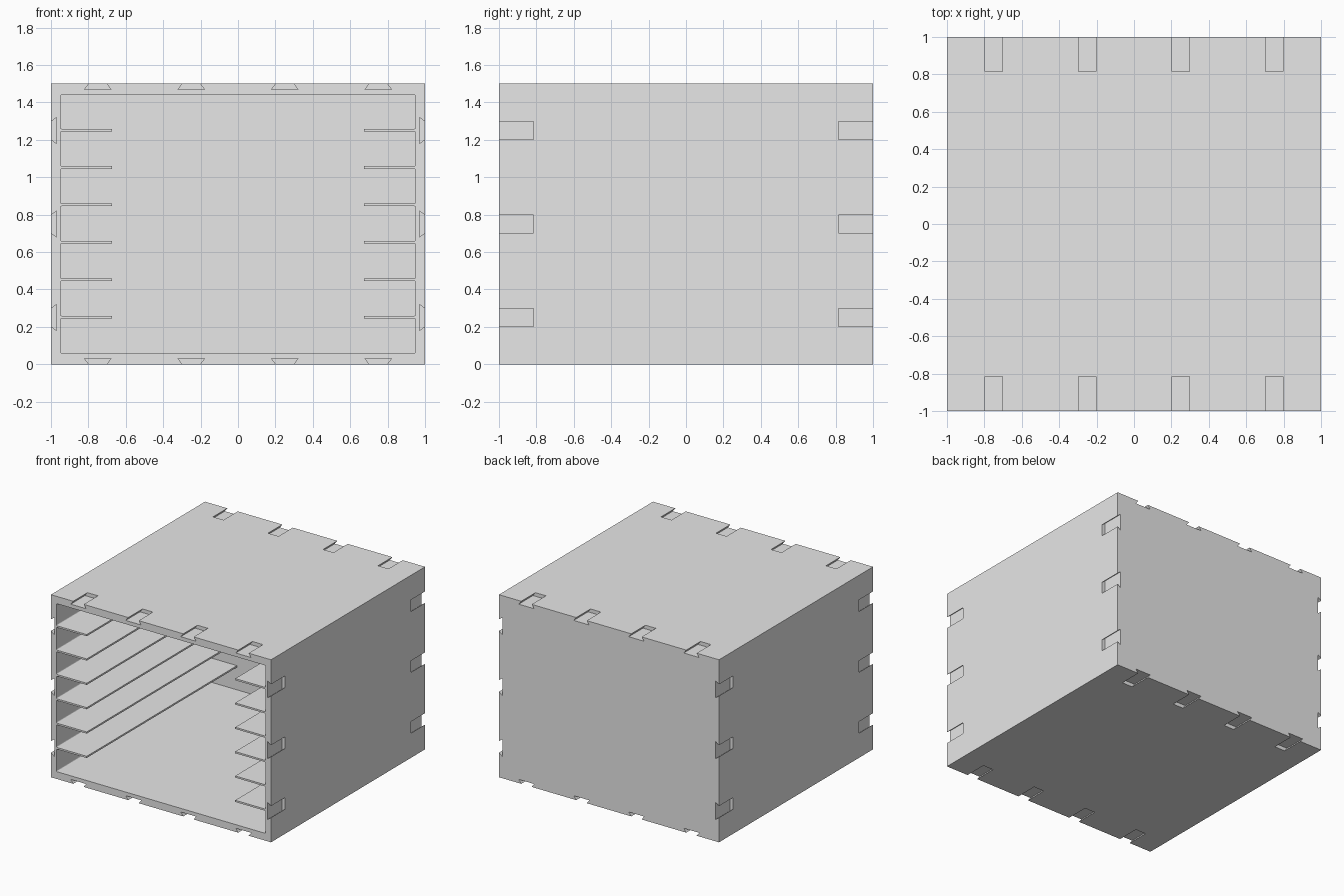
import bpy, bmesh, math
from mathutils import Vector, Matrix

if "Cube" in bpy.data.objects:
    bpy.data.objects.remove(bpy.data.objects["Cube"])

W, H = 1.0, 1.5            # half width / depth, height
WALL, FLOOR = 0.05, 0.06   # side and floor thickness
SHELF_IN, SHELF_T = 0.675, 0.014

grey = bpy.data.materials.new("light grey")
grey.diffuse_color = (0.8, 0.8, 0.8, 1)
grey.use_nodes = True
grey.node_tree.nodes["Principled BSDF"].inputs["Base Color"].default_value = grey.diffuse_color


def prism(name, pts, y0, y1, bevel_x=None):
    """Extrude an (x, z) outline along y; optionally round the outer corners."""
    bm = bmesh.new()
    face = bm.faces.new([bm.verts.new((x, y0, z)) for x, z in pts])
    ext = bmesh.ops.extrude_face_region(bm, geom=[face])
    verts = [v for v in ext["geom"] if isinstance(v, bmesh.types.BMVert)]
    bmesh.ops.translate(bm, vec=(0, y1 - y0, 0), verts=verts)
    if bevel_x:
        edges = [e for e in bm.edges
                 if abs(e.verts[0].co.y - e.verts[1].co.y) > 0.1
                 and abs(abs(e.verts[0].co.x) - bevel_x) < 1e-4]
        bmesh.ops.bevel(bm, geom=edges, offset=0.008, segments=3,
                        profile=0.5, affect='EDGES')
    bmesh.ops.recalc_face_normals(bm, faces=bm.faces[:])
    me = bpy.data.meshes.new(name)
    bm.to_mesh(me)
    bm.free()
    me.materials.append(grey)
    ob = bpy.data.objects.new(name, me)
    bpy.context.collection.objects.link(ob)
    return ob


def cut(target, cutter):
    mod = target.modifiers.new(cutter.name, 'BOOLEAN')
    mod.operation, mod.solver, mod.object = 'DIFFERENCE', 'EXACT', cutter
    cutter.hide_render = True
    cutter.hide_set(True)


# Outer block
cabinet = prism("cabinet_shell", [(-W, 0), (W, 0), (W, H), (-W, H)], -W, W)

# Front cavity, its outline stepping around the side runners
side = W - WALL
right = [(side, FLOOR)]
for i in range(6):
    z = 0.245 + 0.2 * i
    right += [(side, z), (SHELF_IN, z), (SHELF_IN, z + SHELF_T), (side, z + SHELF_T)]
right.append((side, H - FLOOR))
left = [(-x, z) for x, z in reversed(right)]
cut(cabinet, prism("cavity_cutter", right + left, -W - 0.1, W - WALL, side))

# Dovetail slots at the front and back ends of every outer face
D, NARROW, WIDE, LENGTH, OVER = 0.03, 0.0475, 0.07, 0.185, 0.02
flare = (WIDE - NARROW) / D * OVER
slot = [(-NARROW + flare, OVER), (NARROW - flare, OVER), (WIDE, -D), (-WIDE, -D)]
places = []                # (position on face, rotation of slot)
for x in (-0.75, -0.25, 0.25, 0.75):
    places += [((x, H), 0), ((x, 0), math.pi)]
for z in (0.25, 0.75, 1.25):
    places += [((W, z), -math.pi / 2), ((-W, z), math.pi / 2)]

bm = bmesh.new()
for (px, pz), ang in places:
    c, s = math.cos(ang), math.sin(ang)
    pts = [(px + x * c - z * s, pz + x * s + z * c) for x, z in slot]
    for y0, y1 in ((-W - 0.05, -W + LENGTH), (W - LENGTH, W + 0.05)):
        a = [bm.verts.new((x, y0, z)) for x, z in pts]
        b = [bm.verts.new((x, y1, z)) for x, z in pts]
        bm.faces.new(a)
        bm.faces.new(b[::-1])
        for i in range(4):
            j = (i + 1) % 4
            bm.faces.new((a[j], a[i], b[i], b[j]))
bmesh.ops.recalc_face_normals(bm, faces=bm.faces[:])
me = bpy.data.meshes.new("dovetail_cutter")
bm.to_mesh(me)
bm.free()
me.materials.append(grey)
dovetails = bpy.data.objects.new("dovetail_cutter", me)
bpy.context.collection.objects.link(dovetails)
cut(cabinet, dovetails)
